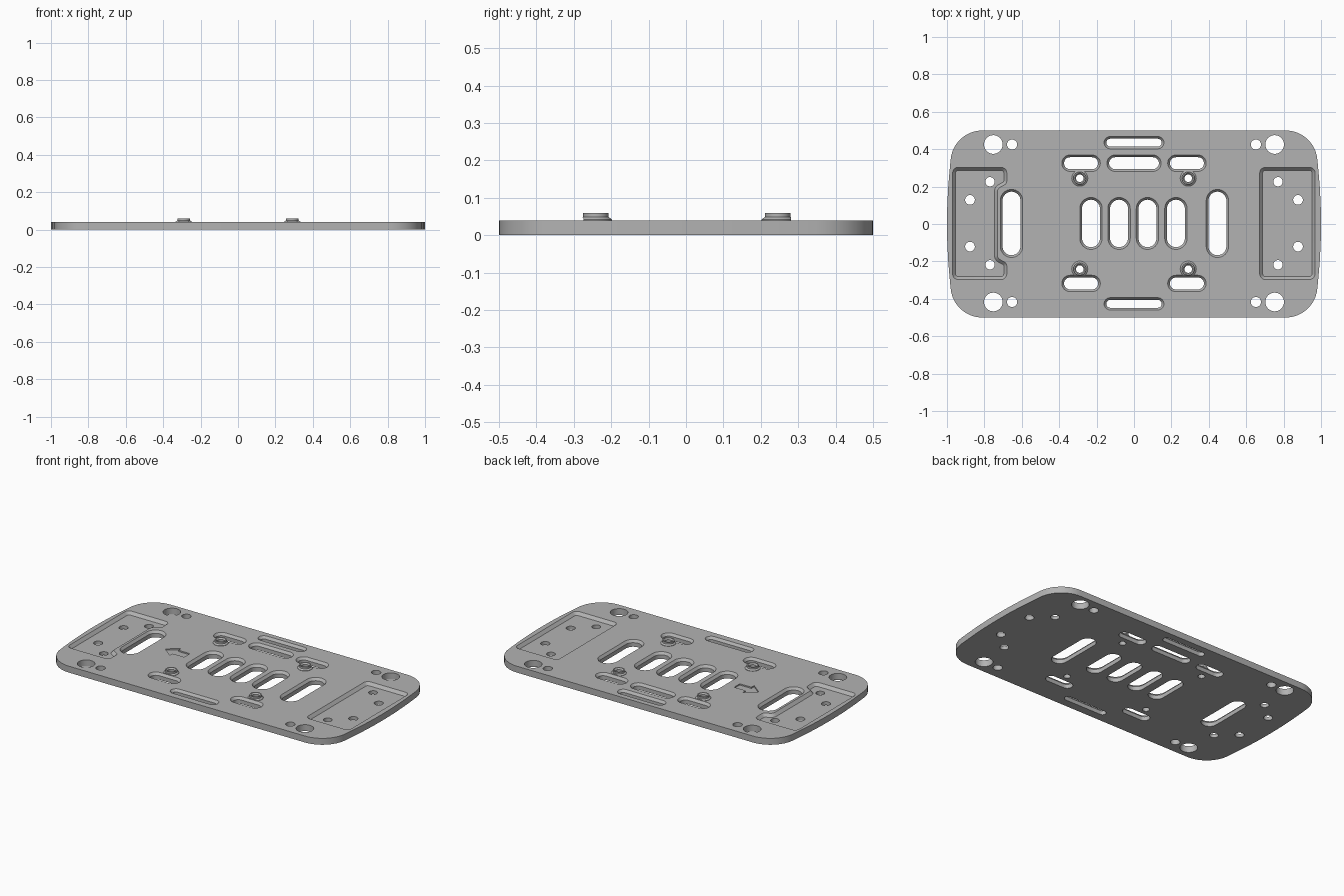
import bpy, bmesh, math
from mathutils import Vector

if "Cube" in bpy.data.objects:
    bpy.data.objects.remove(bpy.data.objects["Cube"], do_unlink=True)

grey = bpy.data.materials.new("plate_grey")
grey.use_nodes = True
grey.diffuse_color = (0.45, 0.45, 0.45, 1)
grey.node_tree.nodes["Principled BSDF"].inputs["Base Color"].default_value = (0.45, 0.45, 0.45, 1)

TOP = 0.04


def rounded(corners, radius, steps=8):
    """Counter-clockwise outline with its corners rounded."""
    pts = [Vector((c[0], c[1], 0)) for c in corners]
    out = []
    for i, p in enumerate(pts):
        r = radius[i] if isinstance(radius, list) else radius
        if r == 0:
            out.append(p)
            continue
        a = (pts[i - 1] - p).normalized()
        b = (pts[(i + 1) % len(pts)] - p).normalized()
        half = a.angle(b) / 2
        centre = p + (a + b).normalized() * (r / math.sin(half))
        start = p + a * (r / math.tan(half)) - centre
        end = p + b * (r / math.tan(half)) - centre
        first = math.atan2(start.y, start.x)
        sweep = math.atan2(start.cross(end).z, start.dot(end))
        for k in range(steps + 1):
            angle = first + sweep * k / steps
            q = centre + Vector((math.cos(angle), math.sin(angle), 0)) * r
            if not out or (q - out[-1]).length > 1e-4:
                out.append(q)
    if (out[0] - out[-1]).length < 1e-4:
        out.pop()
    return out


def box(cx, cy, hx, hy):
    return [(cx - hx, cy - hy), (cx + hx, cy - hy), (cx + hx, cy + hy), (cx - hx, cy + hy)]


def slot(cx, cy, hx, hy):
    return rounded(box(cx, cy, hx, hy), min(hx, hy))


def circle(cx, cy, r):
    return slot(cx, cy, r, r)


def loft(bm, outline, levels):
    """Closed solid through (height, inset) levels of one outline."""
    n = len(outline)
    normals = []
    for i, p in enumerate(outline):
        d1 = (p - outline[i - 1]).normalized()
        d2 = (outline[(i + 1) % n] - p).normalized()
        n1, n2 = Vector((-d1.y, d1.x, 0)), Vector((-d2.y, d2.x, 0))
        normals.append((n1 + n2) / (1 + n1.dot(n2)))
    rings = [[bm.verts.new(p + m * inset + Vector((0, 0, z))) for p, m in zip(outline, normals)]
             for z, inset in levels]
    for low, high in zip(rings, rings[1:]):
        for i in range(n):
            j = (i + 1) % n
            bm.faces.new((low[i], low[j], high[j], high[i]))
    bm.faces.new(rings[0][::-1])
    bm.faces.new(rings[-1])


def solid(name, parts):
    bm = bmesh.new()
    for outline, levels in parts:
        loft(bm, outline, levels)
    mesh = bpy.data.meshes.new(name)
    bm.to_mesh(mesh)
    bm.free()
    mesh.materials.append(grey)
    obj = bpy.data.objects.new(name, mesh)
    bpy.context.scene.collection.objects.link(obj)
    return obj


def combine(target, tool, operation):
    tool.hide_render = True
    mod = target.modifiers.new(tool.name, 'BOOLEAN')
    mod.operation, mod.solver, mod.object = operation, 'EXACT', tool
    bpy.context.view_layer.objects.active = target
    bpy.ops.object.modifier_apply(modifier=mod.name)
    bpy.data.objects.remove(tool, do_unlink=True)


# Plate with gently bulged ends and rounded corners
ys = [-0.3 + 0.1 * k for k in range(7)]
right = [(1 - 0.17 * y * y, y) for y in ys]
left = [(-x, y) for x, y in reversed(right)]
corners = [(0.965, -0.5)] + right + [(0.965, 0.5), (-0.965, 0.5)] + left + [(-0.965, -0.5)]
radii = [0.17] + [0] * 7 + [0.17, 0.17] + [0] * 7 + [0.17]
plate = solid("mounting_plate", [(rounded(corners, radii, 12), [(0, 0), (TOP, 0)])])

# Four flared bosses
boss_spots = [(sx * 0.29, sy * 0.243 + 0.002) for sx in (-1, 1) for sy in (-1, 1)]
flare = [(0.02, -0.009), (0.042, -0.009), (0.049, 0), (0.06, 0)]
combine(plate, solid("bosses", [(circle(x, y, 0.034), flare) for x, y in boss_spots]), 'UNION')

# Chamfered slots
slots = [slot(0, y, 0.16, 0.033) for y in (0.435, -0.427)]
slots += [slot(x, y, 0.103, 0.044) for x in (-0.283, 0.283) for y in (0.325, -0.318)]
slots += [slot(0, 0.325, 0.145, 0.044)]
slots += [slot(x, 0.003, 0.06, 0.139) for x in (-0.23, -0.08, 0.072, 0.224)]
slots += [slot(x, 0.003, 0.06, 0.182) for x in (-0.655, 0.446)]
chamfer = [(-0.01, 0.012), (0.025, 0.012), (TOP, 0), (0.047, 0)]
combine(plate, solid("slot_cutter", [(s, chamfer) for s in slots]), 'DIFFERENCE')

# Sloped end pockets, one notched around its slot, and the engraved arrow
notched = [(-0.97, -0.297), (-0.68, -0.297), (-0.68, -0.21), (-0.73, -0.183),
           (-0.73, 0.189), (-0.68, 0.216), (-0.68, 0.303), (-0.97, 0.303)]
slope = [(0.022, 0.016), (TOP, 0), (0.05, 0)]
arrow = [(-0.5, 0), (-0.43, -0.055), (-0.43, -0.028), (-0.35, -0.028),
         (-0.35, 0.028), (-0.43, 0.028), (-0.43, 0.055)]
pockets = [(rounded(notched, [0.03, 0.03, 0.025, 0.025, 0.025, 0.025, 0.03, 0.03], 5), slope),
           (rounded(box(0.82, 0.003, 0.148, 0.3), 0.03, 5), slope),
           (rounded(arrow, 0), [(0.032, 0), (0.05, 0)])]
combine(plate, solid("pocket_cutter", pockets), 'DIFFERENCE')

# Round through holes and countersunk boss holes
through = [(-0.01, 0), (0.1, 0)]
holes = []
for sx in (-1, 1):
    for sy in (-1, 1):
        for x, y, r in ((0.752, 0.421, 0.05), (0.652, 0.421, 0.027),
                        (0.77, 0.222, 0.025), (0.877, 0.125, 0.026)):
            holes.append((circle(sx * x, sy * y + 0.004, r), through))
sink = [(-0.01, 0), (0.052, 0), (0.06, -0.007), (0.07, -0.007)]
holes += [(circle(x, y, 0.02), sink) for x, y in boss_spots]
combine(plate, solid("hole_cutter", holes), 'DIFFERENCE')

bpy.ops.object.select_all(action='DESELECT')
plate.select_set(True)
bpy.context.view_layer.objects.active = plate
bpy.ops.object.shade_smooth_by_angle(angle=math.radians(30))
